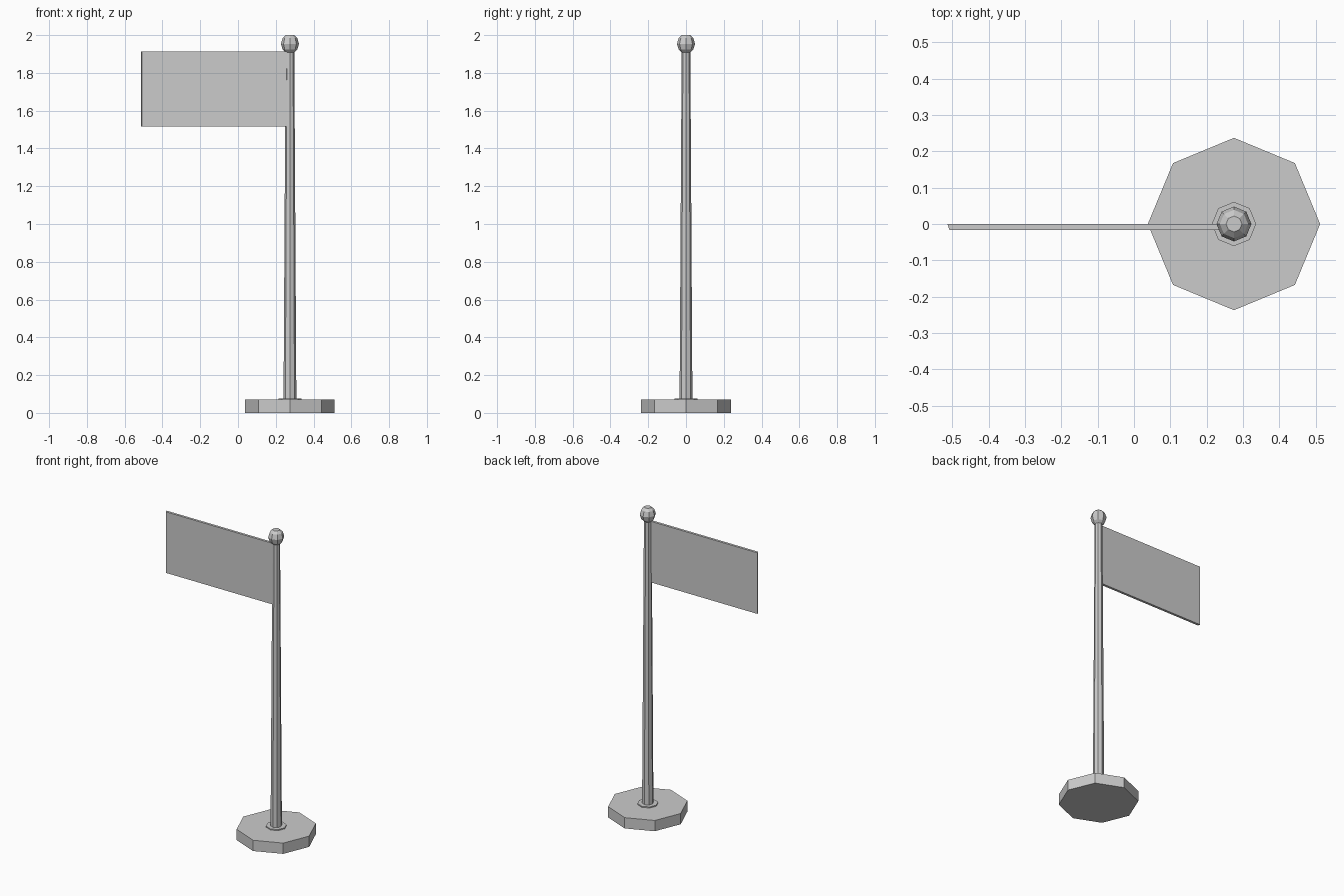
import bpy, bmesh, math

if "Cube" in bpy.data.objects:
    bpy.data.objects.remove(bpy.data.objects["Cube"])

PX = 0.275  # pole axis


def lathe(name, profile, sides=8):
    """Spin (radius, z) points around the pole axis, with capped ends."""
    bm = bmesh.new()
    rings = []
    for r, z in profile:
        rings.append([bm.verts.new((PX + r * math.cos(2 * math.pi * i / sides),
                                    r * math.sin(2 * math.pi * i / sides), z))
                      for i in range(sides)])
    for a, b in zip(rings, rings[1:]):
        for i in range(sides):
            j = (i + 1) % sides
            bm.faces.new((a[i], a[j], b[j], b[i]))
    bm.faces.new(rings[0][::-1])
    bm.faces.new(rings[-1])
    return finish(name, bm)


def finish(name, bm):
    bmesh.ops.recalc_face_normals(bm, faces=bm.faces)
    mesh = bpy.data.meshes.new(name)
    bm.to_mesh(mesh)
    bm.free()
    ob = bpy.data.objects.new(name, mesh)
    bpy.context.collection.objects.link(ob)
    return ob


# Base slab, collar and tapered pole
lathe("base", [(0.237, 0), (0.237, 0.07)])
lathe("collar", [(0.061, 0.065), (0.061, 0.077)])
lathe("pole", [(0.034, 0.07), (0.023, 1.915)])

# Faceted ball on top with flat caps
R = 0.048
angles = [math.radians(a) for a in (-63, -36, 0, 36, 63)]
lathe("finial", [(R * math.cos(a), 1.954 + 0.046 * math.sin(a) / math.sin(angles[-1]))
                 for a in angles])

# Flag panel with a slanted free edge
bm = bmesh.new()
outline = [(-0.513, 0), (-0.508, -0.016), (0.265, -0.016), (0.265, 0)]
face = bm.faces.new([bm.verts.new((x, y, 1.515)) for x, y in outline])
ext = bmesh.ops.extrude_face_region(bm, geom=[face], use_keep_orig=True)
top = [g for g in ext["geom"] if isinstance(g, bmesh.types.BMVert)]
bmesh.ops.translate(bm, verts=top, vec=(0, 0, 0.397))
finish("flag", bm)
